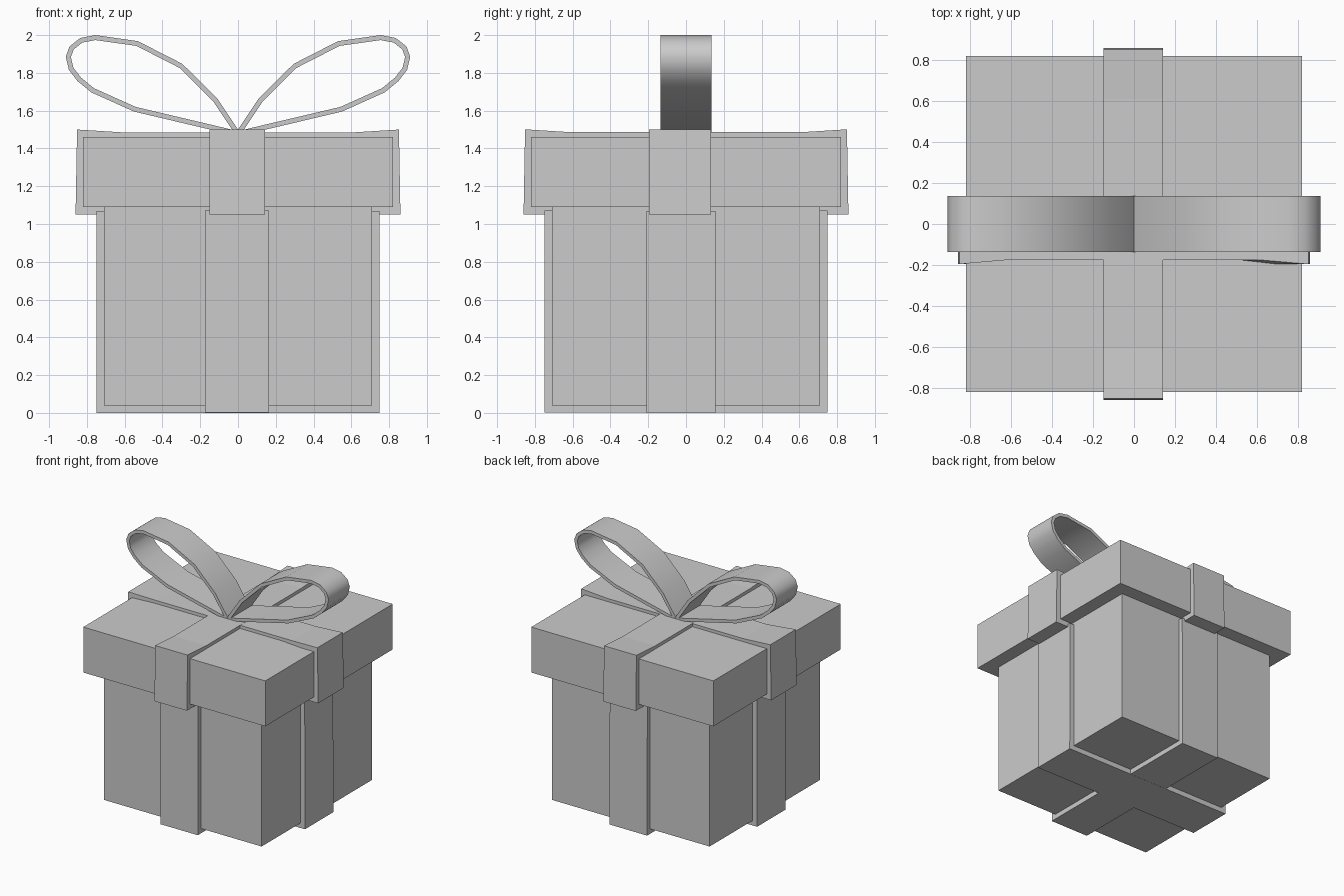
import bpy, bmesh
from mathutils import Vector

if "Cube" in bpy.data.objects:
    bpy.data.objects.remove(bpy.data.objects["Cube"])


def box(name, half, z0, z1):
    bpy.ops.mesh.primitive_cube_add(size=1, location=(0, 0, (z0 + z1) / 2))
    ob = bpy.context.object
    ob.name = name
    ob.scale = (2 * half, 2 * half, z1 - z0)
    bpy.ops.object.transform_apply(location=True, rotation=False, scale=True)
    return ob


def mesh_object(name, bm):
    bmesh.ops.recalc_face_normals(bm, faces=bm.faces)
    me = bpy.data.meshes.new(name)
    bm.to_mesh(me)
    bm.free()
    ob = bpy.data.objects.new(name, me)
    bpy.context.collection.objects.link(ob)
    return ob


def band(name, half_profile, along_x, lift=0.0):
    """Wrapped ribbon; half profile points are (u, z, low edge, high edge)."""
    prof = half_profile + [(-u, z, a, b) for u, z, a, b in reversed(half_profile)]
    bm = bmesh.new()
    pt = (lambda u, w, z: (u, w, z)) if along_x else (lambda u, w, z: (w, u, z))
    lo = [bm.verts.new(pt(u, a, z + lift)) for u, z, a, b in prof]
    hi = [bm.verts.new(pt(u, b, z + lift)) for u, z, a, b in prof]
    n = len(prof)
    for i in range(n):
        j = (i + 1) % n
        bm.faces.new((lo[i], lo[j], hi[j], hi[i]))
    bm.faces.new(lo)
    bm.faces.new(hi[::-1])
    return mesh_object(name, bm)


# Box and lid
box("box_body", 0.71, 0.04, 1.10)
box("box_lid", 0.82, 1.09, 1.46)

# Ribbons around the body
for name, along_x, a, b in (("body_ribbon_side", True, -0.21, 0.156),
                            ("body_ribbon_front", False, -0.175, 0.163)):
    band(name, [(0.75, 0.0, a, b), (0.748, 1.07, a, b)], along_x,
         0.0 if along_x else 0.001)

# Ribbons around the lid, dipping slightly towards the middle
for name, along_x, a, a_mid, b in (
        ("lid_ribbon_side", True, -0.196, -0.175, 0.132),
        ("lid_ribbon_front", False, -0.15, -0.15, 0.142)):
    band(name, [(0.86, 1.05, a, b), (0.852, 1.50, a, b), (0.61, 1.485, a_mid, b)],
         along_x, 0.0 if along_x else 0.001)

# Bow: one loop strip, thickened inwards and mirrored
path = [(0, 1.5), (0.11, 1.665), (0.295, 1.848), (0.53, 1.968), (0.755, 2.0),
        (0.835, 1.985), (0.892, 1.94), (0.912, 1.885), (0.895, 1.815),
        (0.85, 1.757), (0.777, 1.697), (0.55, 1.595), (0.13, 1.496), (0, 1.465)]
bm = bmesh.new()
rows = [[bm.verts.new((x, y, z)) for y in (-0.136, 0.136)] for x, z in path]
for p, q in zip(rows, rows[1:]):
    bm.faces.new((p[0], q[0], q[1], p[1]))
me = bpy.data.meshes.new("bow")
bm.to_mesh(me)
bm.free()
bow = bpy.data.objects.new("bow", me)
bpy.context.collection.objects.link(bow)
solid = bow.modifiers.new("thickness", 'SOLIDIFY')
solid.thickness = 0.026
solid.offset = -1
solid.use_even_offset = True
mirror = bow.modifiers.new("mirror", 'MIRROR')
mirror.use_mirror_merge = False
bpy.ops.object.select_all(action='DESELECT')
bow.select_set(True)
bpy.context.view_layer.objects.active = bow
bpy.ops.object.convert(target='MESH')
bpy.ops.object.shade_smooth_by_angle(angle=0.9)
